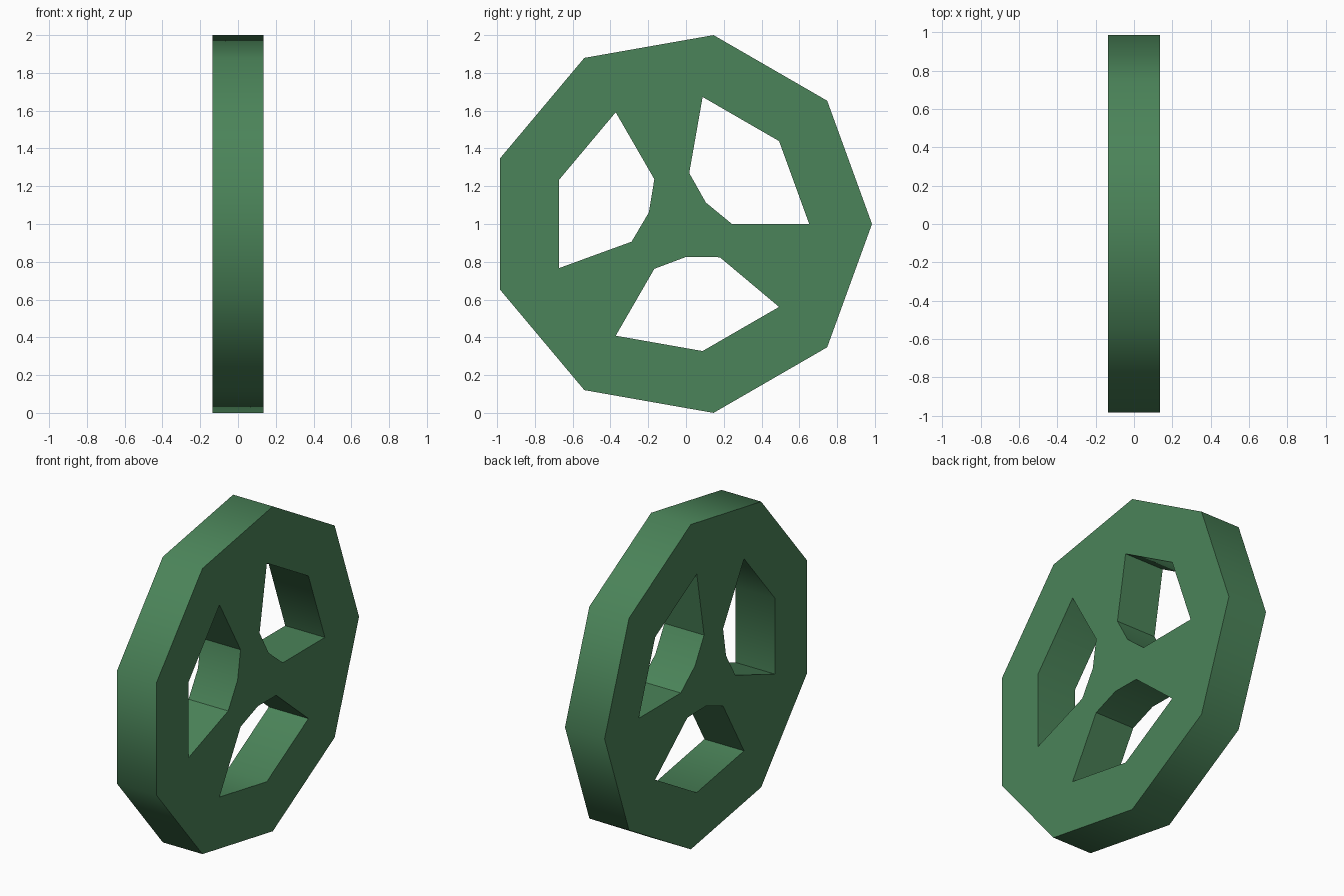
import bpy, bmesh, math

if "Cube" in bpy.data.objects:
    bpy.data.objects.remove(bpy.data.objects["Cube"])

SIDES = 9
R_RIM, R_HOLE = 1.0154, 0.683
HUB_RADII = (0.274, 0.177, 0.274)   # hub pinches in at the middle of each hole
HALF_WIDTH = 0.135
CY, CZ = -0.0306, 1.0

bm = bmesh.new()


def ring(x, radii):
    verts = []
    for i in range(SIDES):
        a = math.tau * i / SIDES
        r = radii[i % 3]
        verts.append(bm.verts.new((x, CY + r * math.cos(a), CZ + r * math.sin(a))))
    return verts


def side(x):
    rim, hole, hub = ring(x, [R_RIM] * 3), ring(x, [R_HOLE] * 3), ring(x, HUB_RADII)
    bm.faces.new(hub)
    for i in range(SIDES):
        j = (i + 1) % SIDES
        bm.faces.new((rim[i], rim[j], hole[j], hole[i]))
        if i % 3 == 2:                                   # spoke between holes
            bm.faces.new((hole[i], hole[j], hub[j], hub[i]))
    return rim, hole, hub


# Two flat sides of the wheel
left, right = side(-HALF_WIDTH), side(HALF_WIDTH)


def wall(k1, i1, k2, i2):
    bm.faces.new((left[k1][i1], left[k2][i2], right[k2][i2], right[k1][i1]))


# Tread and the inside walls of the three holes
for i in range(SIDES):
    j = (i + 1) % SIDES
    wall(0, i, 0, j)
    if i % 3 != 2:
        wall(1, i, 1, j)
        wall(2, i, 2, j)
        continue
    wall(1, i, 2, i)
    wall(1, j, 2, j)

bmesh.ops.recalc_face_normals(bm, faces=bm.faces[:])

# Smooth tread, crisp side edges and hole corners
for f in bm.faces:
    f.smooth = True
for e in bm.edges:
    e.smooth = e.calc_face_angle(0.0) < math.radians(60)
for k in (1, 2):
    for i in range(SIDES):
        if i % 3 != 1:
            bm.edges.get((left[k][i], right[k][i])).smooth = False

mesh = bpy.data.meshes.new("wheel")
bm.to_mesh(mesh)
bm.free()

green = bpy.data.materials.new("green")
green.diffuse_color = (0.07, 0.23, 0.10, 1.0)
green.use_nodes = True
green.node_tree.nodes["Principled BSDF"].inputs["Base Color"].default_value = green.diffuse_color
mesh.materials.append(green)
wheel = bpy.data.objects.new("wheel", mesh)
bpy.context.collection.objects.link(wheel)
